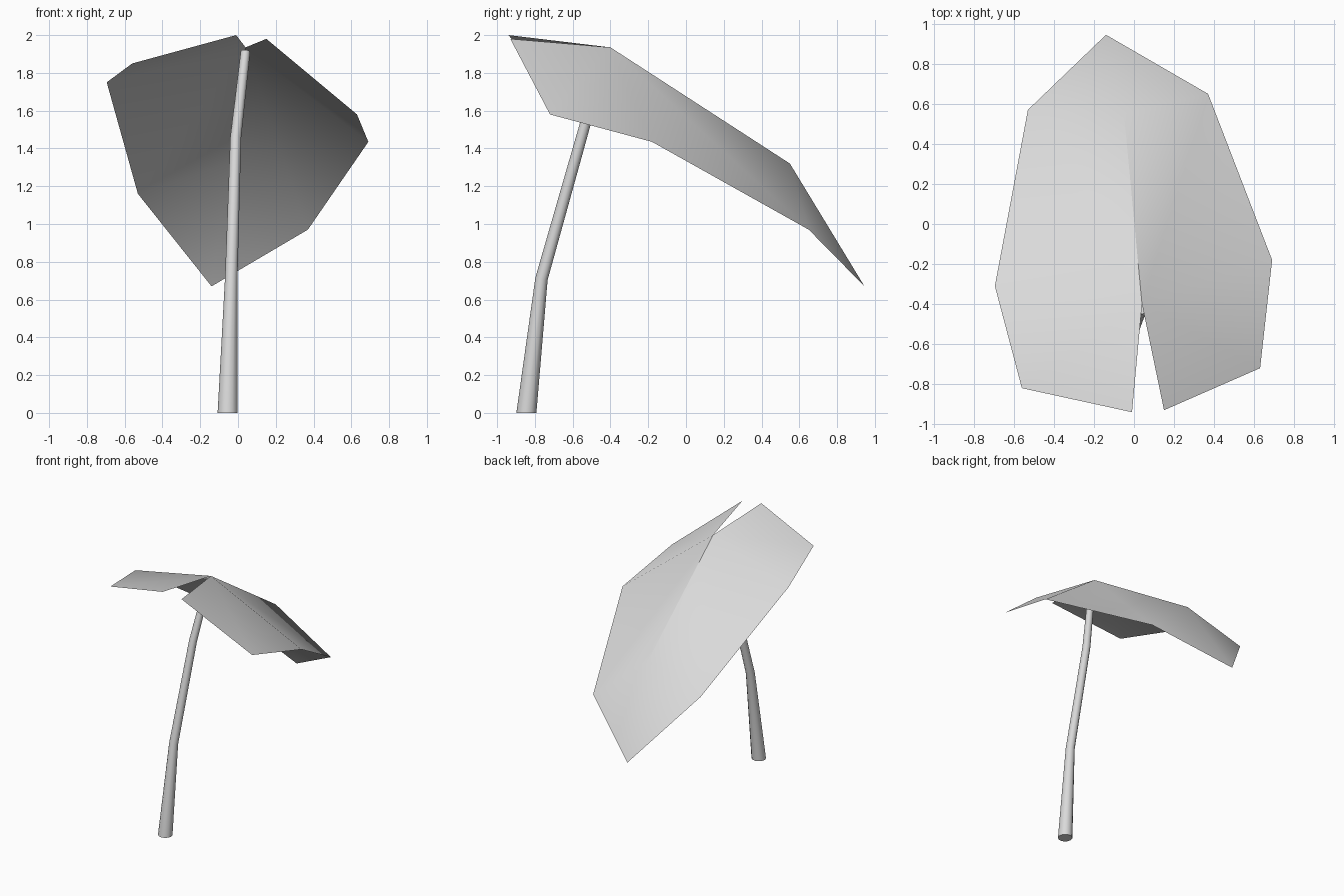
import bpy, bmesh, math
from mathutils import Vector

cube = bpy.data.objects.get("Cube")
if cube:
    bpy.data.objects.remove(cube, do_unlink=True)

grey = bpy.data.materials.new("light_grey")
grey.use_nodes = True
colour = (0.7, 0.7, 0.7, 1)
grey.diffuse_color = colour
grey.node_tree.nodes["Principled BSDF"].inputs["Base Color"].default_value = colour


def finish(bm, name):
    mesh = bpy.data.meshes.new(name)
    bm.to_mesh(mesh)
    bm.free()
    mesh.materials.append(grey)
    obj = bpy.data.objects.new(name, mesh)
    bpy.context.collection.objects.link(obj)
    return obj


# Leaf blade: each half is a fan spreading from the top of the midrib
bm = bmesh.new()
notch = bm.verts.new((0.04, -0.40, 1.935))
rib = bm.verts.new((-0.05, 0.55, 1.32))
tip = bm.verts.new((-0.14, 0.945, 0.67))
left_rim = [(0.15, -0.93, 1.98), (0.63, -0.72, 1.58),
            (0.69, -0.18, 1.435), (0.37, 0.65, 0.97)]
right_rim = [(-0.01, -0.94, 2.0), (-0.56, -0.82, 1.85),
             (-0.695, -0.31, 1.75), (-0.53, 0.57, 1.16)]
for rim, flip in ((left_rim, False), (right_rim, True)):
    edge = [bm.verts.new(p) for p in rim]
    fans = [(notch, a, b) for a, b in zip(edge, edge[1:] + [rib])]
    fans.append((rib, edge[-1], tip))
    for tri in fans:
        face = bm.faces.new(tri[::-1] if flip else tri)
        face.smooth = True
# Crease along the midrib
bm.edges.get((notch, rib)).smooth = False
finish(bm, "leaf_blade")

# Bent, tapering stem
bm = bmesh.new()
stations = [((-0.055, -0.845, 0.0), 0.053), ((-0.036, -0.765, 0.71), 0.033),
            ((-0.012, -0.553, 1.46), 0.029), ((0.04, -0.425, 1.915), 0.025)]
sides = 12
rings = []
for i, (centre, radius) in enumerate(stations):
    below = Vector(stations[max(i - 1, 0)][0])
    above = Vector(stations[min(i + 1, len(stations) - 1)][0])
    axis = Vector((0, 0, 1)) if i == 0 else (above - below).normalized()
    u = Vector((0, 1, 0)).cross(axis).normalized()
    v = axis.cross(u)
    ring = []
    for k in range(sides):
        a = 2 * math.pi * k / sides
        ring.append(bm.verts.new(Vector(centre) + radius * (math.cos(a) * u + math.sin(a) * v)))
    rings.append(ring)
for low, high in zip(rings, rings[1:]):
    for k in range(sides):
        n = (k + 1) % sides
        bm.faces.new((low[k], low[n], high[n], high[k])).smooth = True
bm.faces.new(rings[0][::-1])
bm.faces.new(rings[-1])
for ring in (rings[0], rings[-1]):
    for k in range(sides):
        bm.edges.get((ring[k], ring[k - 1])).smooth = False
finish(bm, "stem")
